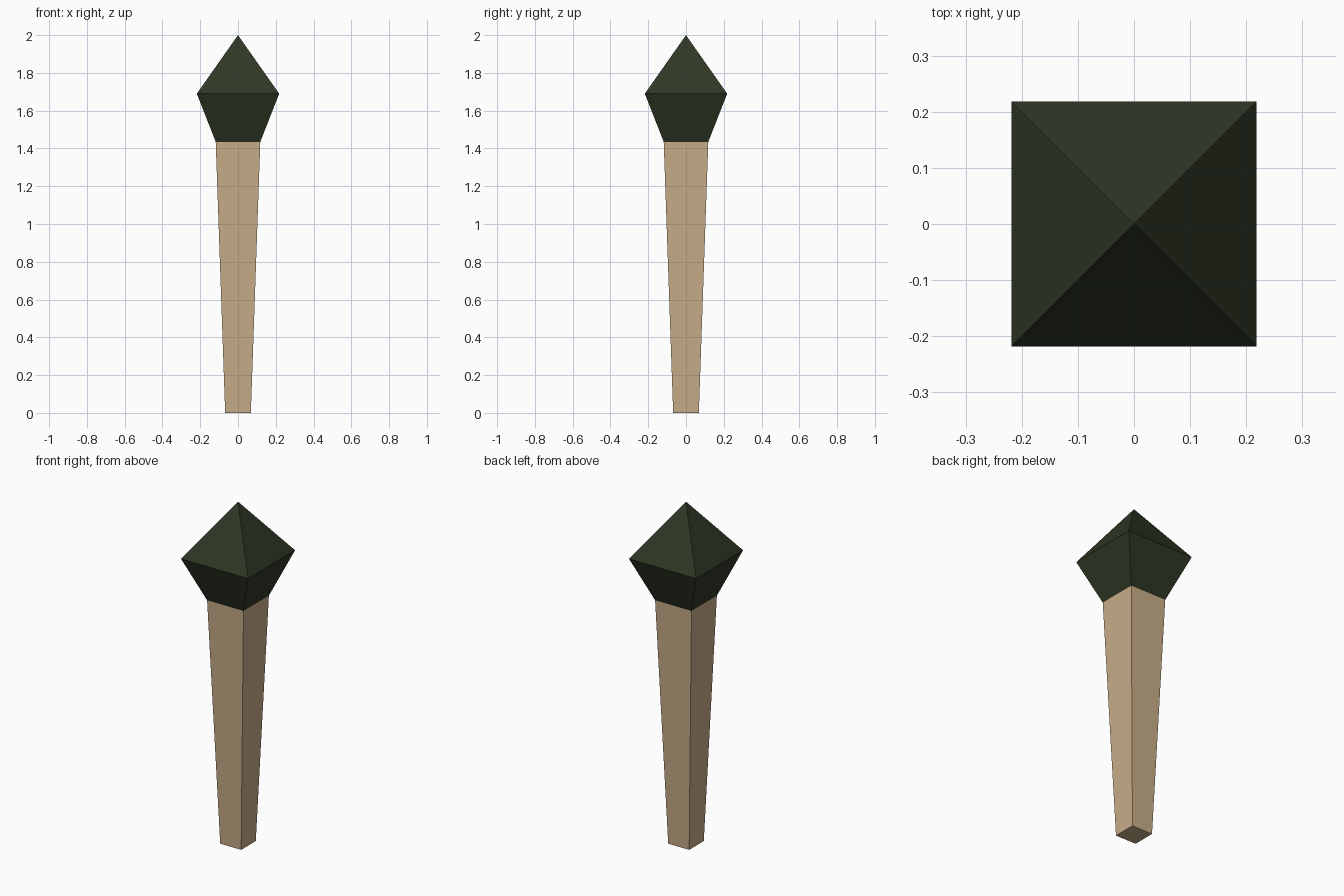
import bpy
import bmesh

if "Cube" in bpy.data.objects:
    bpy.data.objects.remove(bpy.data.objects["Cube"])


def material(name, rgb):
    mat = bpy.data.materials.new(name)
    mat.diffuse_color = (*rgb, 1.0)
    mat.use_nodes = True
    mat.node_tree.nodes["Principled BSDF"].inputs["Base Color"].default_value = mat.diffuse_color
    return mat


def square_loft(name, sections, mat):
    """Loft square sections given as (z, half width); zero width makes a tip."""
    bm = bmesh.new()
    rings = []
    for z, h in sections:
        corners = [(-h, -h), (h, -h), (h, h), (-h, h)] if h else [(0, 0)]
        rings.append([bm.verts.new((x, y, z)) for x, y in corners])
    for low, high in zip(rings, rings[1:]):
        for i in range(4):
            j = (i + 1) % 4
            top = [high[0]] if len(high) == 1 else [high[j], high[i]]
            bm.faces.new([low[i], low[j]] + top)
    for ring in (rings[0], rings[-1]):
        if len(ring) == 4:
            bm.faces.new(ring)
    bmesh.ops.recalc_face_normals(bm, faces=bm.faces)
    mesh = bpy.data.meshes.new(name)
    bm.to_mesh(mesh)
    bm.free()
    mesh.materials.append(mat)
    obj = bpy.data.objects.new(name, mesh)
    bpy.context.collection.objects.link(obj)
    return obj


tan = material("tan wood", (0.578, 0.418, 0.250))
green = material("dark green", (0.028, 0.038, 0.018))

# Tapered square handle, wider towards the head
square_loft("handle", [(0, 0.068), (1.435, 0.118)], tan)

# Faceted head: flares out, then closes to a point
square_loft("head", [(1.435, 0.118), (1.69, 0.218), (2.0, 0)], green)
